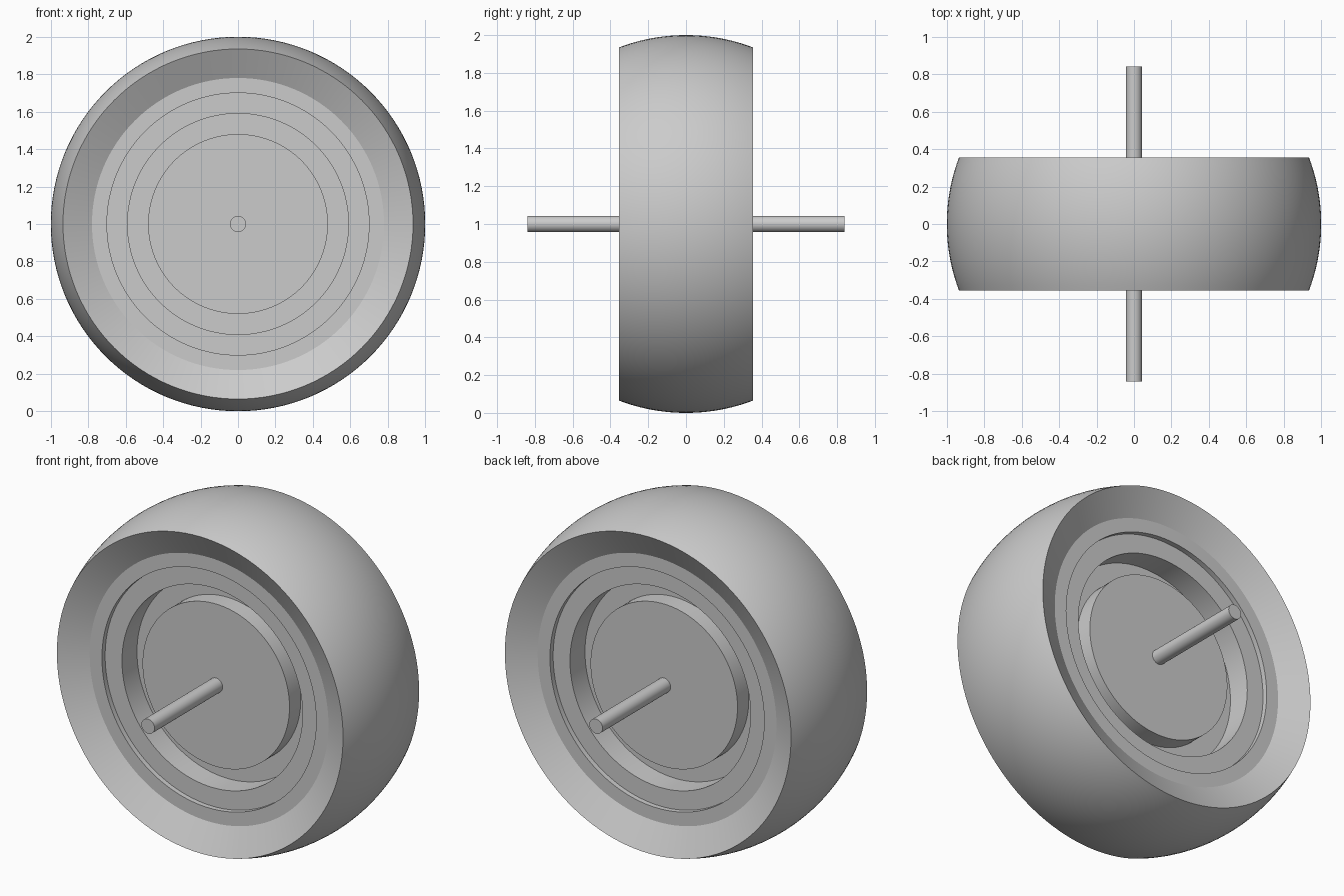
import bpy
import math
from mathutils import Matrix

SIDES = 128

cube = bpy.data.objects.get("Cube")
if cube:
    bpy.data.objects.remove(cube, do_unlink=True)

grey = bpy.data.materials.new("plain grey")
grey.use_nodes = True
colour = (0.6, 0.6, 0.6, 1)
grey.diffuse_color = colour
grey.node_tree.nodes["Principled BSDF"].inputs["Base Color"].default_value = colour


def lathe(name, profile, closed):
    """Spin a (radius, depth) profile around the axle line."""
    n = len(profile)
    verts = [(r * math.cos(a), d, r * math.sin(a))
             for a in (math.tau * i / SIDES for i in range(SIDES))
             for r, d in profile]
    faces = []
    for i in range(SIDES):
        a, b = i * n, (i + 1) % SIDES * n
        for j in range(n if closed else n - 1):
            k = (j + 1) % n
            faces.append((a + j, a + k, b + k, b + j))
    if not closed:
        faces.append([i * n for i in range(SIDES)])
        faces.append([i * n + n - 1 for i in reversed(range(SIDES))])
    mesh = bpy.data.meshes.new(name)
    mesh.from_pydata(verts, [], faces)
    mesh.transform(Matrix.Translation((0, 0, 1)))
    obj = bpy.data.objects.new(name, mesh)
    bpy.context.collection.objects.link(obj)
    mesh.materials.append(grey)
    # Consistent outward normals, smooth round surfaces, sharp rims
    bpy.ops.object.select_all(action="DESELECT")
    obj.select_set(True)
    bpy.context.view_layer.objects.active = obj
    bpy.ops.object.mode_set(mode="EDIT")
    bpy.ops.mesh.select_all(action="SELECT")
    bpy.ops.mesh.normals_make_consistent(inside=False)
    bpy.ops.object.mode_set(mode="OBJECT")
    bpy.ops.object.shade_smooth_by_angle(angle=math.radians(20))
    return obj


def mirrored(half):
    """Complete a front half profile with its reflection at the back."""
    return half + [(r, -d) for r, d in reversed(half)]


# Tyre: a slice of a sphere with dished sides
half_width = 0.355
edge = math.asin(half_width)
tread = [(math.cos(t), math.sin(t))
         for t in (edge * (i / 12 - 1) for i in range(25))]
dish = [(0.78, 0.27), (0.70, 0.27)]
lathe("tyre", [(r, -d) for r, d in reversed(dish)] + tread + dish, True)

# Rim ring, set slightly into the tyre
lathe("rim_ring", mirrored([(0.59, -0.24), (0.70, -0.24)])[:4], True)

# Web forming the floor of the groove
lathe("web", mirrored([(0.59, -0.10), (0.48, -0.10)]), True)

# Raised hub disc
lathe("hub", mirrored([(0.48, -0.205)]), False)

# Axle through the whole wheel
lathe("axle", mirrored([(0.043, -0.84)]), False)
